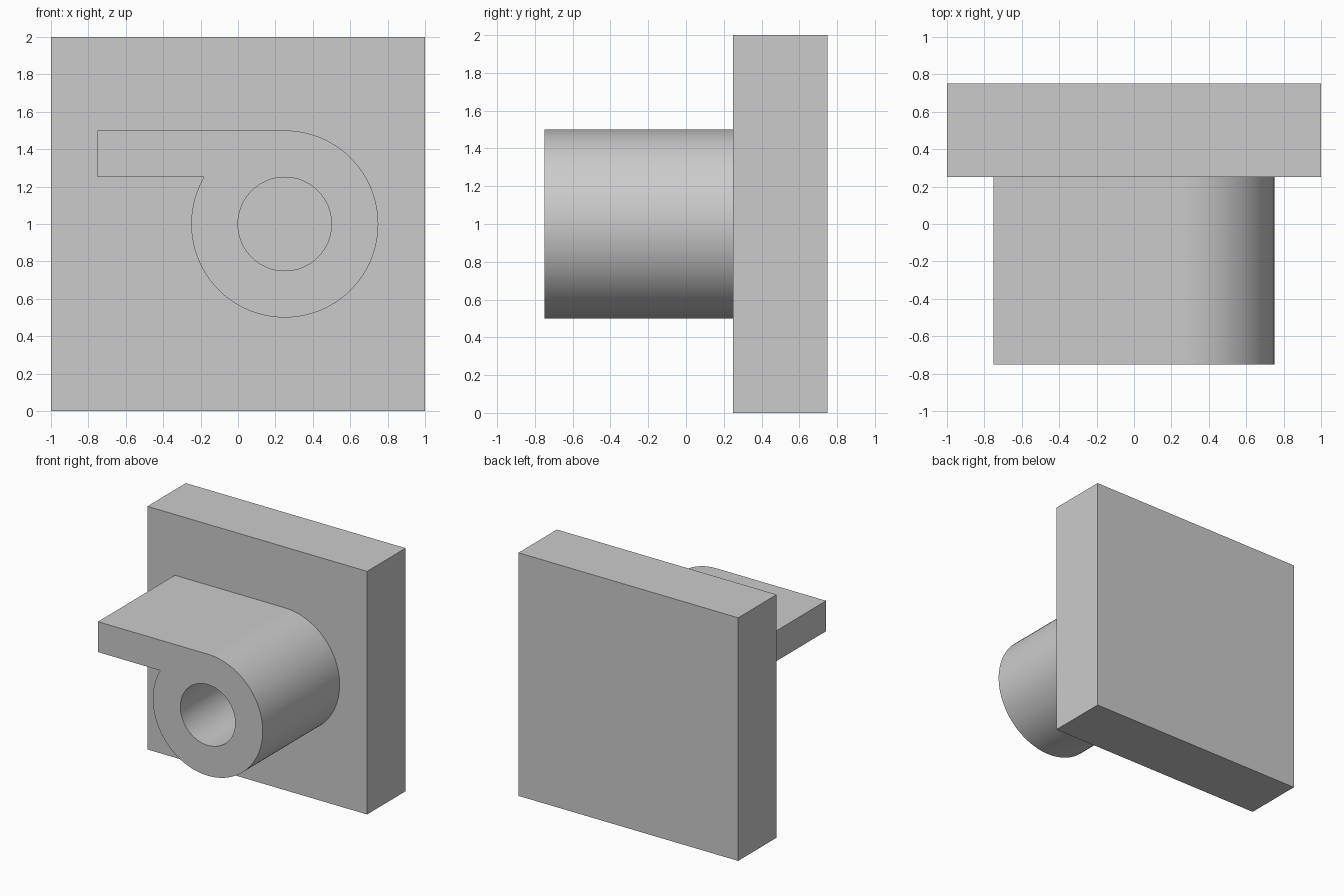
import bpy
import bmesh
from math import cos, sin, radians

if "Cube" in bpy.data.objects:
    bpy.data.objects.remove(bpy.data.objects["Cube"])

FRONT_Y, PLATE_Y = -0.75, 0.25
CENTRE_X, CENTRE_Z = 0.25, 1.0

grey = bpy.data.materials.new("light_grey")
grey.use_nodes = True
colour = (0.6, 0.6, 0.6, 1)
grey.diffuse_color = colour
grey.node_tree.nodes["Principled BSDF"].inputs["Base Color"].default_value = colour


def arc(radius, start, end, steps):
    """Points (x, z) around the knuckle centre, angles in degrees."""
    angles = [radians(start + (end - start) * i / steps) for i in range(steps + 1)]
    return [(CENTRE_X + radius * cos(a), CENTRE_Z + radius * sin(a)) for a in angles]


def add_loop(bm, points):
    verts = [bm.verts.new((x, FRONT_Y, z)) for x, z in points]
    return [bm.edges.new((v, verts[i - 1])) for i, v in enumerate(verts)]


# Back plate
bpy.ops.mesh.primitive_cube_add(size=1, location=(0, 0.5, 1))
plate = bpy.context.object
plate.name = "back_plate"
plate.scale = (2, 0.5, 2)
bpy.ops.object.transform_apply(location=False, rotation=False, scale=True)
plate.data.materials.append(grey)

# Hinge knuckle with its tangent leaf and pin bore, extruded from one profile
bm = bmesh.new()
outline = arc(0.5, 90, -210, 80) + [(-0.75, 1.25), (-0.75, 1.5)]
bore = arc(0.25, 0, 360, 64)[:-1]
edges = add_loop(bm, outline) + add_loop(bm, bore)
bmesh.ops.triangle_fill(bm, use_beauty=True, use_dissolve=False, edges=edges)
result = bmesh.ops.extrude_face_region(bm, geom=bm.faces[:], use_keep_orig=True)
moved = [g for g in result["geom"] if isinstance(g, bmesh.types.BMVert)]
bmesh.ops.translate(bm, verts=moved, vec=(0, PLATE_Y - FRONT_Y, 0))
bmesh.ops.recalc_face_normals(bm, faces=bm.faces)
mesh = bpy.data.meshes.new("hinge_knuckle")
bm.to_mesh(mesh)
bm.free()
mesh.materials.append(grey)
knuckle = bpy.data.objects.new("hinge_knuckle", mesh)
bpy.context.collection.objects.link(knuckle)

# Smooth the round walls, keep the corners crisp
bpy.ops.object.select_all(action="DESELECT")
knuckle.select_set(True)
bpy.context.view_layer.objects.active = knuckle
bpy.ops.object.shade_smooth_by_angle(angle=radians(30))
